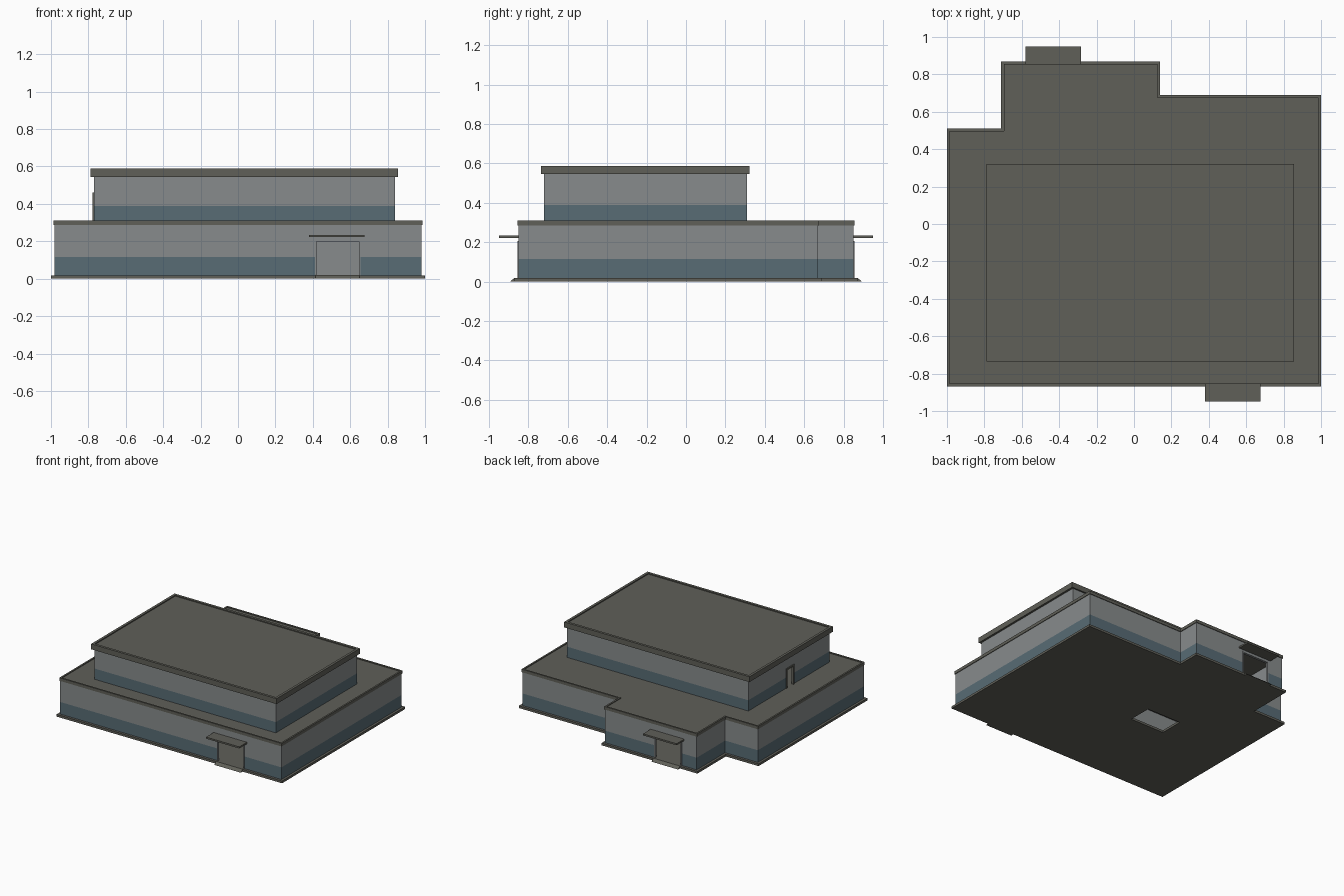
import bpy, bmesh
from mathutils import Vector

if "Cube" in bpy.data.objects:
    bpy.data.objects.remove(bpy.data.objects["Cube"])


def material(name, rgb):
    m = bpy.data.materials.new(name)
    m.diffuse_color = (*rgb, 1)
    m.use_nodes = True
    m.node_tree.nodes["Principled BSDF"].inputs["Base Color"].default_value = m.diffuse_color
    return m


ROOF = material("dark warm grey", (0.115, 0.115, 0.098))
WALL = material("light grey", (0.245, 0.26, 0.262))
BLUE = material("slate blue", (0.098, 0.15, 0.178))


def finish(name, bm, mats, fix=True):
    if fix:
        bmesh.ops.recalc_face_normals(bm, faces=bm.faces)
    me = bpy.data.meshes.new(name)
    bm.to_mesh(me)
    bm.free()
    for m in mats:
        me.materials.append(m)
    ob = bpy.data.objects.new(name, me)
    bpy.context.collection.objects.link(ob)
    return ob


def box(name, x0, x1, y0, y1, z0, z1, mat):
    bm = bmesh.new()
    bmesh.ops.create_cube(bm, size=1)
    for v in bm.verts:
        v.co = (x0 + (v.co.x + .5) * (x1 - x0), y0 + (v.co.y + .5) * (y1 - y0),
                z0 + (v.co.z + .5) * (z1 - z0))
    return finish(name, bm, [mat])


def inset(poly, d):
    """Move an axis-aligned counter-clockwise outline inwards by d."""
    out = []
    for i, p in enumerate(poly):
        a = (Vector(p) - Vector(poly[i - 1])).normalized()
        b = (Vector(poly[(i + 1) % len(poly)]) - Vector(p)).normalized()
        n1, n2 = Vector((-a.y, a.x)), Vector((-b.y, b.x))
        out.append(Vector(p) + d * (n1 if n1.dot(n2) > .9 else n1 + n2))
    return out


def ring(bm, poly, z):
    return [bm.verts.new((p[0], p[1], z)) for p in poly]


def skin(bm, a, b):
    n = len(a)
    for i in range(n):
        j = (i + 1) % n
        bm.faces.new((a[i], a[j], b[j], b[i]))


# flat roof slab with a shallow raised rim
def roof(name, poly, z0, z1, rim, drop):
    bm = bmesh.new()
    inner = inset(poly, rim)
    loops = [ring(bm, poly, z0), ring(bm, poly, z1),
             ring(bm, inner, z1), ring(bm, inner, z1 - drop)]
    for a, b in zip(loops, loops[1:]):
        skin(bm, a, b)
    bm.faces.new(loops[0][::-1])
    bm.faces.new(loops[-1])
    finish(name, bm, [ROOF])


# hollow wall shell: door segments stay open below the lintel level
def walls(name, poly, levels, doors, band, lintel, thick=0.012):
    bm = bmesh.new()
    inner = inset(poly, thick)
    n = len(poly)
    out = [ring(bm, poly, z) for z in levels]
    inn = [ring(bm, inner, z) for z in levels]
    for k in range(len(levels) - 1):
        for i in range(n):
            j = (i + 1) % n
            if i in doors and levels[k] < lintel - 1e-4:
                for s in (i, j):      # jambs
                    bm.faces.new((out[k][s], inn[k][s], inn[k + 1][s], out[k + 1][s]))
                continue
            f = bm.faces.new((out[k][i], out[k][j], out[k + 1][j], out[k + 1][i]))
            f.material_index = 1 if levels[k] < band - 1e-4 else 0
            bm.faces.new((inn[k][j], inn[k][i], inn[k + 1][i], inn[k + 1][j]))
            if i in doors and abs(levels[k] - lintel) < 1e-4:
                bm.faces.new((out[k][j], out[k][i], inn[k][i], inn[k][j]))
    finish(name, bm, [WALL, BLUE], fix=False)


FRONT = (0.415, 0.65)
REAR = (-0.555, -0.32)
BASE = [(-1, -.87), (1, -.87), (1, .69), (.14, .69),
        (.14, .87), (-.71, .87), (-.71, .51), (-1, .51)]

# base slab with a floor hatch
bm = bmesh.new()
HATCH = [(-.4, -.15), (-.1, -.15), (-.1, .04), (-.4, .04)]
edges = []
for poly in (BASE, HATCH):
    vs = ring(bm, poly, 0)
    edges += [bm.edges.new((vs[i - 1], vs[i])) for i in range(len(vs))]
bmesh.ops.triangle_fill(bm, edges=edges, use_beauty=True, use_dissolve=False)
res = bmesh.ops.extrude_face_region(bm, geom=bm.faces[:], use_keep_orig=True)
for g in res["geom"]:
    if isinstance(g, bmesh.types.BMVert):
        g.co.z = 0.018
finish("base_slab", bm, [ROOF])

# lower storey
outline = [(-1, -.87), (FRONT[0], -.87), (FRONT[1], -.87)] + BASE[1:5] + \
          [(REAR[1], .87), (REAR[0], .87)] + BASE[5:]
walls("lower_walls", inset(outline, .019), [.018, .115, .205, .288], {1, 7}, .115, .205)
roof("lower_roof", inset(BASE, .014), .286, .31, .013, .006)
box("inner_partition", -.97, .97, -.355, -.345, .018, .286, WALL)

# upper storey with a roof-access doorway on its left side
UP = [(-.77, -.72), (.84, -.72), (.84, .31), (-.77, .31), (-.77, -.17), (-.77, -.26)]
walls("upper_walls", UP, [.304, .39, .455, .546], {4}, .39, .455)
roof("upper_roof", [(-.788, -.735), (.856, -.735), (.856, .322), (-.788, .322)],
     .545, .588, .02, .008)
for y in (-.26, -.17):
    box("upper_door_jamb", -.777, -.757, y - .006, y + .006, .304, .455, ROOF)
box("upper_door_head", -.777, -.757, -.266, -.164, .449, .461, ROOF)

# entrances: canopy, frame and ramp, front and rear
for tag, s, (x0, x1), c0, c1 in (("front", -1, FRONT, .38, .675),
                                 ("rear", 1, REAR, -.58, -.283)):
    ya, yb = sorted((s * .84, s * .948))
    box(tag + "_canopy", c0, c1, ya, yb, .222, .235, ROOF)
    fa, fb = sorted((s * .836, s * .855))
    for x in (x0, x1):
        box(tag + "_door_jamb", x - .004, x + .004, fa, fb, .018, .205, WALL)
    box(tag + "_door_head", x0 - .004, x1 + .004, fa, fb, .199, .207, WALL)
    ramp = bmesh.new()
    prof = [(s * .893, 0), (s * .86, 0), (s * .86, .0195), (s * .87, .0195)]
    a, b = [[ramp.verts.new((x, y, z)) for y, z in prof] for x in (x0, x1)]
    skin(ramp, a, b)
    ramp.faces.new(a)
    ramp.faces.new(b[::-1])
    finish(tag + "_ramp", ramp, [ROOF])
